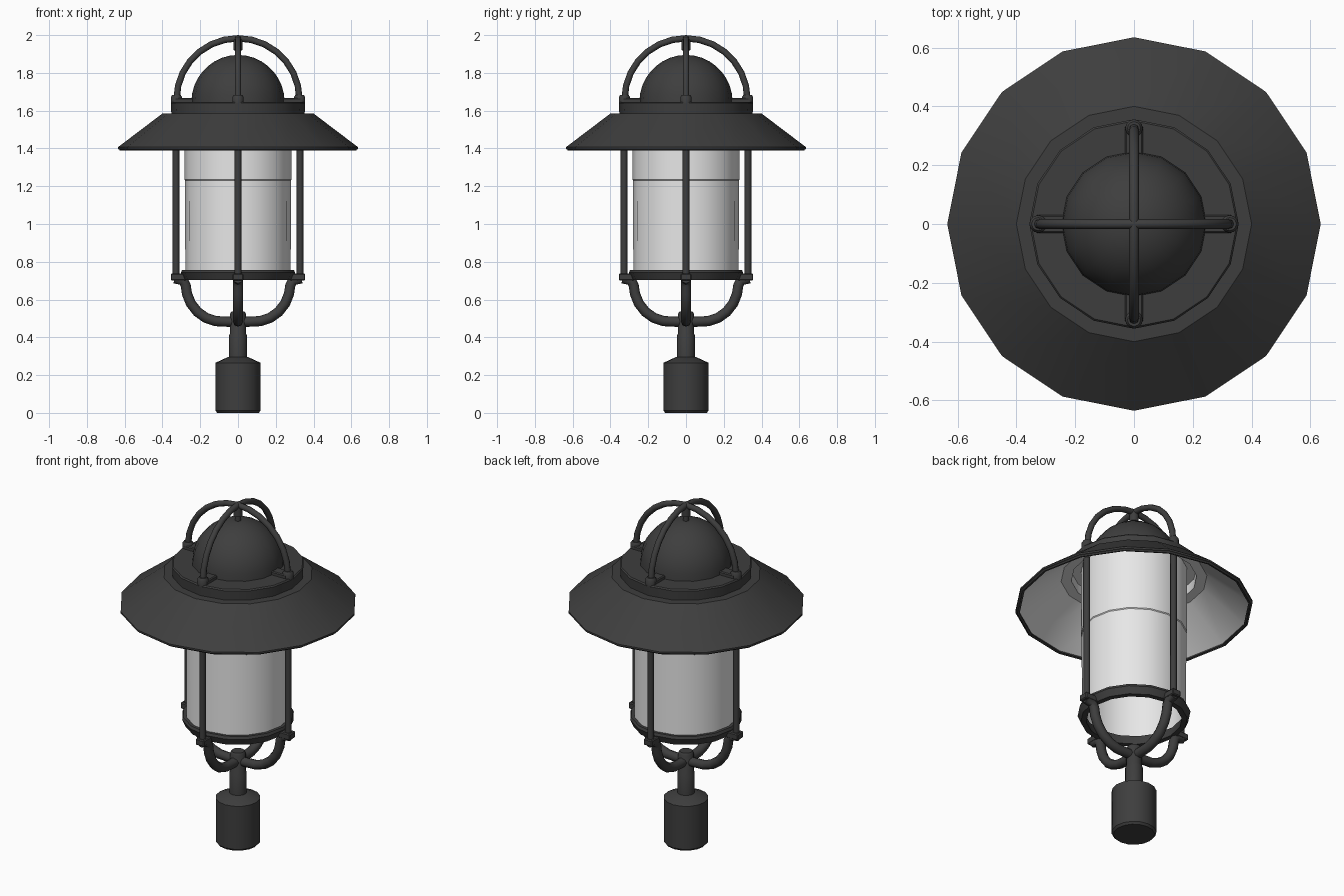
import bpy, bmesh, math
from mathutils import Matrix, Vector

if "Cube" in bpy.data.objects:
    bpy.data.objects.remove(bpy.data.objects["Cube"])


def material(name, c):
    m = bpy.data.materials.new(name)
    m.diffuse_color = (c, c, c, 1)
    m.use_nodes = True
    m.node_tree.nodes["Principled BSDF"].inputs["Base Color"].default_value = m.diffuse_color
    return m


DARK = material("dark metal", 0.048)
WHITE = material("white glass", 0.8)


def finish(ob, angle=35):
    bpy.ops.object.select_all(action='DESELECT')
    ob.select_set(True)
    bpy.context.view_layer.objects.active = ob
    bpy.ops.object.shade_smooth_by_angle(angle=math.radians(angle))
    return ob


def from_bmesh(name, bm, mats):
    bmesh.ops.recalc_face_normals(bm, faces=bm.faces)
    me = bpy.data.meshes.new(name)
    bm.to_mesh(me)
    bm.free()
    for m in mats:
        me.materials.append(m)
    ob = bpy.data.objects.new(name, me)
    bpy.context.collection.objects.link(ob)
    return finish(ob)


def lathe(name, profile, mats, sides=16, second_from=999, closed=False, center=(0, 0)):
    """Revolve (radius, z) points; segments from second_from on use the second material."""
    bm = bmesh.new()
    rings = []
    for r, z in profile:
        if r == 0:
            rings.append([bm.verts.new((center[0], center[1], z))] * sides)
        else:
            rings.append([bm.verts.new((center[0] + r * math.cos(math.tau * i / sides),
                                        center[1] + r * math.sin(math.tau * i / sides), z))
                          for i in range(sides)])
    if closed:
        rings.append(rings[0])
    for s in range(len(rings) - 1):
        a, b = rings[s], rings[s + 1]
        for i in range(sides):
            j = (i + 1) % sides
            quad = list(dict.fromkeys((a[i], a[j], b[j], b[i])))
            if len(quad) > 2:
                bm.faces.new(quad).material_index = int(s >= second_from)
    return from_bmesh(name, bm, mats)


def box(name, lo, hi, angle):
    lo, hi = Vector(lo), Vector(hi)
    bm = bmesh.new()
    bmesh.ops.create_cube(bm, size=1, matrix=Matrix.Rotation(angle, 4, 'Z')
                          @ Matrix.Translation((lo + hi) / 2)
                          @ Matrix.Diagonal((*(hi - lo), 1)))
    bmesh.ops.bevel(bm, geom=bm.edges[:], offset=0.005, segments=1, affect='EDGES')
    return from_bmesh(name, bm, [DARK])


def tube(name, path, radius, angle):
    """Round tube along (x, z) points, turned about z."""
    cu = bpy.data.curves.new(name, 'CURVE')
    cu.dimensions = '3D'
    cu.bevel_depth = radius
    cu.bevel_resolution = 2
    cu.use_fill_caps = True
    sp = cu.splines.new('POLY')
    sp.points.add(len(path) - 1)
    for p, (x, z) in zip(sp.points, path):
        p.co = (x * math.cos(angle), x * math.sin(angle), z, 1)
    cu.materials.append(DARK)
    ob = bpy.data.objects.new(name, cu)
    bpy.context.collection.objects.link(ob)
    bpy.ops.object.select_all(action='DESELECT')
    ob.select_set(True)
    bpy.context.view_layer.objects.active = ob
    bpy.ops.object.convert(target='MESH')
    return finish(bpy.context.view_layer.objects.active, 50)


# Socket, stem and hub at the bottom
lathe("base_socket", [(0, 0), (0.11, 0), (0.12, 0.012), (0.12, 0.265), (0.055, 0.295),
                      (0, 0.295)], [DARK])
lathe("stem", [(0, 0.28), (0.047, 0.28), (0.047, 0.41), (0.042, 0.42), (0.042, 0.525),
               (0.034, 0.538), (0, 0.538)], [DARK])

# Ring holding the glass, and the open glass cylinder
lathe("glass_ring", [(0.285, 0.703), (0.302, 0.742), (0.296, 0.757), (0.265, 0.757),
                     (0.255, 0.703)], [DARK], closed=True)
lathe("glass_cylinder", [(0.279, 0.735), (0.28, 1.23), (0.284, 1.235), (0.284, 1.625)], [WHITE])

# Hollow shade: dark outside, white inside
lathe("shade", [(0.62, 1.39), (0.635, 1.397), (0.635, 1.407), (0.40, 1.585), (0.353, 1.585),
                (0.356, 1.64), (0.35, 1.647), (0, 1.647),
                (0, 1.63), (0.335, 1.63), (0.335, 1.575), (0.39, 1.575), (0.62, 1.398)],
      [DARK, WHITE], second_from=8, closed=True)
lathe("shade_rim", [(0.615, 1.402), (0.612, 1.392), (0.625, 1.389), (0.632, 1.398)],
      [DARK], closed=True)

# Dome and finial
lathe("dome", [(0.247 * math.cos(math.radians(a)) if a < 90 else 0,
                1.645 + 0.25 * math.sin(math.radians(a))) for a in range(0, 91, 10)], [DARK])
lathe("finial", [(0, 1.88), (0.016, 1.88), (0.016, 1.918), (0.025, 1.922), (0.025, 1.978),
                 (0, 1.984)], [DARK], sides=12)

# Four posts with clamps, lower arms and top feet
arm = [(0.335, 0.712), (0.29, 0.70), (0.277, 0.675), (0.27, 0.63), (0.25, 0.58), (0.215, 0.535),
       (0.17, 0.503), (0.12, 0.486), (0.06, 0.483), (0, 0.483)]
for k in range(4):
    a = k * math.pi / 2
    c, s = round(math.cos(a)), round(math.sin(a))
    tube(f"post_{k}", [(0.328, 0.71), (0.328, 1.6)], 0.018, a)
    box(f"post_clamp_{k}", (0.275, -0.028, 0.70), (0.356, 0.028, 0.737), a)
    tube(f"lower_arm_{k}", arm, 0.027, a)
    box(f"handle_foot_{k}", (0.23, -0.03, 1.64), (0.335, 0.03, 1.668), a)
    lathe(f"handle_collar_{k}", [(0, 1.64), (0.03, 1.64), (0.03, 1.672), (0.022, 1.684), (0, 1.684)],
          [DARK], sides=12, center=(0.326 * c, 0.326 * s))

# Two crossing handle hoops over the dome
hoop = [(0.325 * math.cos(math.pi * i / 14), 1.66 + 0.323 * math.sin(math.pi * i / 14))
        for i in range(15)]
for k in range(2):
    tube(f"handle_hoop_{k}", hoop, 0.017, k * math.pi / 2)
